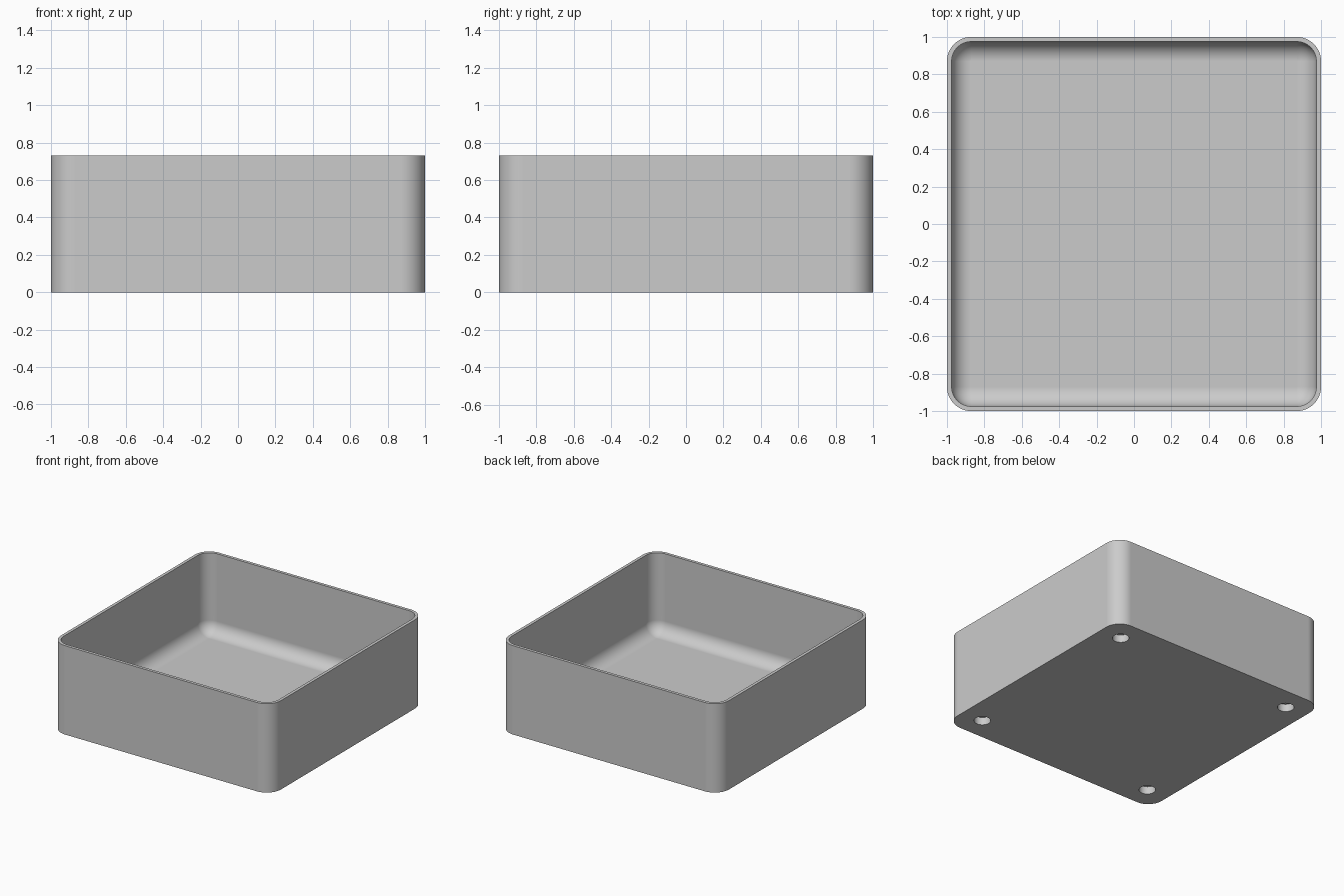
import bpy, bmesh
from math import sin, cos, pi, radians

cube = bpy.data.objects.get("Cube")
if cube:
    bpy.data.objects.remove(cube, do_unlink=True)

HEIGHT, WALL, FLOOR = 0.73, 0.025, 0.073
CORNER, FILLET = 0.13, 0.104
HOLE_RADIUS, HOLE_DEPTH, HOLE_POS = 0.0625, 0.063, 0.81
STEPS = 12

grey = bpy.data.materials.new("grey plastic")
grey.use_nodes = True
grey.diffuse_color = (0.6, 0.6, 0.6, 1)
grey.node_tree.nodes["Principled BSDF"].inputs["Base Color"].default_value = grey.diffuse_color


def make_object(name, bm):
    bmesh.ops.recalc_face_normals(bm, faces=bm.faces)
    mesh = bpy.data.meshes.new(name)
    bm.to_mesh(mesh)
    bm.free()
    mesh.materials.append(grey)
    obj = bpy.data.objects.new(name, mesh)
    bpy.context.collection.objects.link(obj)
    return obj


def rounded_ring(bm, inset, z):
    """Rounded square, shrunk evenly by inset."""
    radius, centre = CORNER - inset, 1 - CORNER
    ring = []
    for quarter, (sx, sy) in enumerate([(1, 1), (-1, 1), (-1, -1), (1, -1)]):
        for i in range(STEPS + 1):
            a = (quarter + i / STEPS) * pi / 2
            ring.append(bm.verts.new((sx * centre + radius * cos(a),
                                      sy * centre + radius * sin(a), z)))
    return ring


# Tray: outer wall, rim, inner wall, then a fillet down to the floor
profile = [(0, 0), (0, HEIGHT), (WALL, HEIGHT)]
for i in range(STEPS + 1):
    a = i / STEPS * pi / 2
    profile.append((WALL + FILLET * (1 - cos(a)), FLOOR + FILLET * (1 - sin(a))))

bm = bmesh.new()
rings = [rounded_ring(bm, inset, z) for inset, z in profile]
for low, high in zip(rings, rings[1:]):
    for i in range(len(low)):
        j = (i + 1) % len(low)
        bm.faces.new((low[i], low[j], high[j], high[i]))
bm.faces.new(rings[0])
bm.faces.new(rings[-1])
tray = make_object("tray", bm)

# Four blind holes in the underside
bm = bmesh.new()
for sx in (-1, 1):
    for sy in (-1, 1):
        made = bmesh.ops.create_cone(bm, cap_ends=True, segments=32, radius1=HOLE_RADIUS,
                                     radius2=HOLE_RADIUS, depth=2 * HOLE_DEPTH)
        bmesh.ops.translate(bm, verts=made["verts"], vec=(sx * HOLE_POS, sy * HOLE_POS, 0))
cutter = make_object("hole_cutter", bm)
cutter.hide_render = True

cut = tray.modifiers.new("holes", "BOOLEAN")
cut.operation = "DIFFERENCE"
cut.solver = "EXACT"
cut.object = cutter

bpy.ops.object.select_all(action="DESELECT")
tray.select_set(True)
bpy.context.view_layer.objects.active = tray
bpy.ops.object.modifier_apply(modifier=cut.name)
bpy.data.objects.remove(cutter, do_unlink=True)
bpy.ops.object.shade_smooth_by_angle(angle=radians(30))

# Keep the large walls and floor evenly shaded beside the curved corners
even = tray.modifiers.new("even_shading", "WEIGHTED_NORMAL")
even.keep_sharp = True
